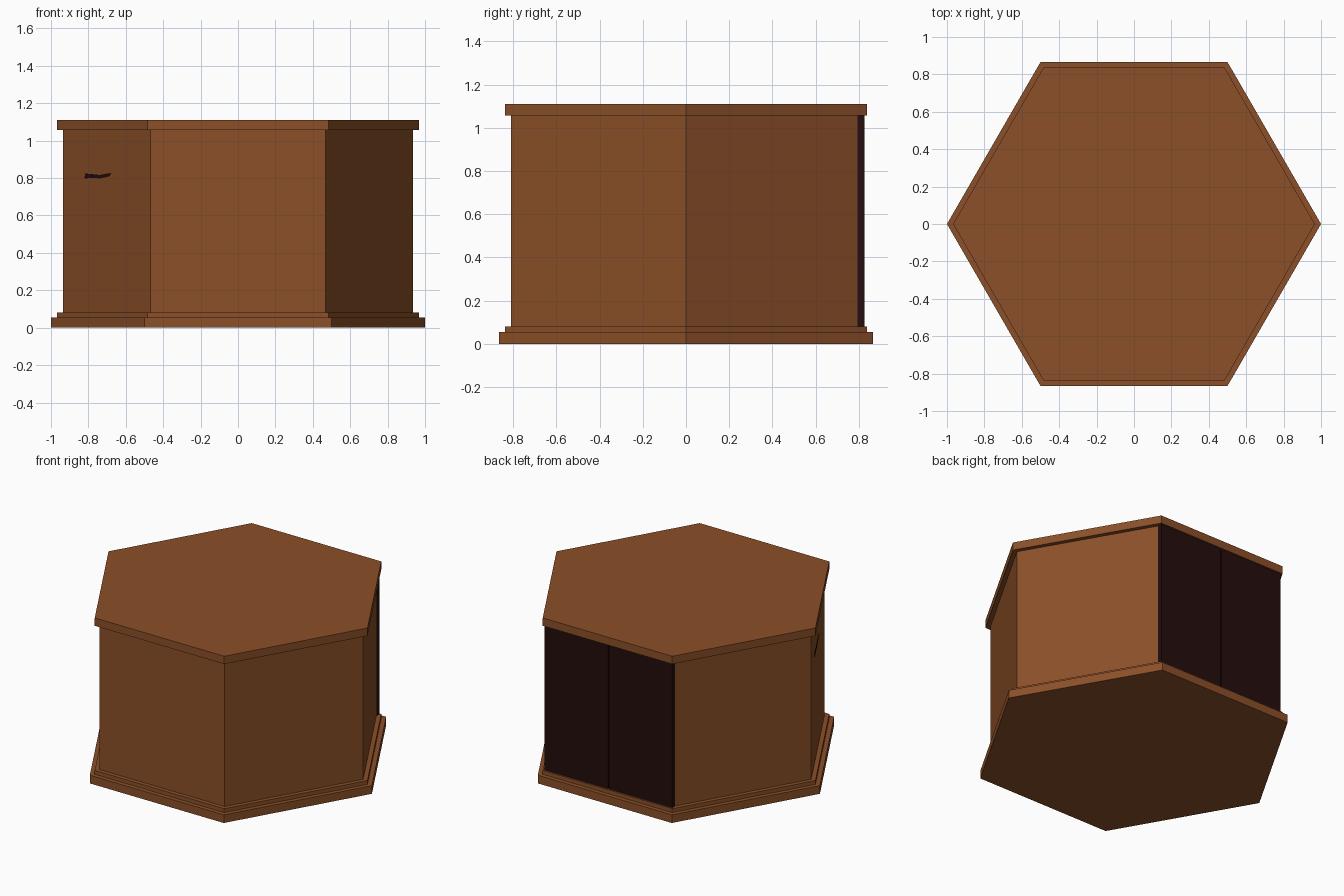
import bpy, bmesh, math
from mathutils import Vector, Matrix

if "Cube" in bpy.data.objects:
    bpy.data.objects.remove(bpy.data.objects["Cube"])


def material(name, rgb):
    m = bpy.data.materials.new(name)
    m.diffuse_color = (*rgb, 1)
    m.use_nodes = True
    m.node_tree.nodes["Principled BSDF"].inputs["Base Color"].default_value = m.diffuse_color
    return m


BROWN = material("brown_wood", (0.26, 0.079, 0.021))
DARK = material("dark_wood", (0.018, 0.004, 0.004))


def add_object(name, bm, *mats):
    bmesh.ops.recalc_face_normals(bm, faces=bm.faces)
    me = bpy.data.meshes.new(name)
    bm.to_mesh(me)
    bm.free()
    for m in mats:
        me.materials.append(m)
    ob = bpy.data.objects.new(name, me)
    bpy.context.collection.objects.link(ob)
    return ob


def prism(name, points, z0, z1, *mats, matrix=Matrix()):
    """Extrude a flat outline from z0 to z1."""
    bm = bmesh.new()
    face = bm.faces.new([bm.verts.new((x, y, z0)) for x, y in points])
    ext = bmesh.ops.extrude_face_region(bm, geom=[face])["geom"]
    bmesh.ops.translate(bm, vec=(0, 0, z1 - z0),
                        verts=[v for v in ext if isinstance(v, bmesh.types.BMVert)])
    bm.transform(matrix)
    return add_object(name, bm, *mats)


def hexagon(r):
    return [(r * math.cos(i * math.pi / 3), r * math.sin(i * math.pi / 3)) for i in range(6)]


# Stepped base, cabinet body and overhanging top
prism("base_plinth", hexagon(1.0), 0, 0.055, BROWN)
prism("base_step", hexagon(0.967), 0.055, 0.081, BROWN)
body = prism("cabinet_body", hexagon(0.935), 0.081, 1.057, BROWN, DARK)
prism("table_top", hexagon(0.967), 1.057, 1.11, BROWN)

# Back of the body is dark behind the door gap
for p in body.data.polygons:
    if p.normal.y > 0.9:
        p.material_index = 1

# Pair of dark doors on the back
for side, label in ((-1, "left"), (1, "right")):
    xs = (side * 0.004, side * 0.476)
    prism(label + "_door", [(xs[0], 0.795), (xs[1], 0.795), (xs[1], 0.827), (xs[0], 0.827)],
          0.081, 1.057, DARK)

# Thin dark mark on the front left side
n = Vector((-math.cos(math.pi / 6), -0.5, 0))
u = Vector((0.5, -math.cos(math.pi / 6), 0))
centre = n * 0.809 + Vector((0, 0, 0.81))
frame = Matrix.Translation(centre + u * -0.097) @ Matrix((u, (0, 0, 1), n)).transposed().to_4x4()
mark = [(-0.14, -0.012), (-0.04, -0.008), (0.02, -0.012), (0.12, -0.002), (0.14, 0.016),
        (0.1, 0.014), (0.02, 0.006), (-0.04, 0.01), (-0.13, 0.014)]
prism("dark_side_mark", mark, 0, 0.003, DARK, matrix=frame)
